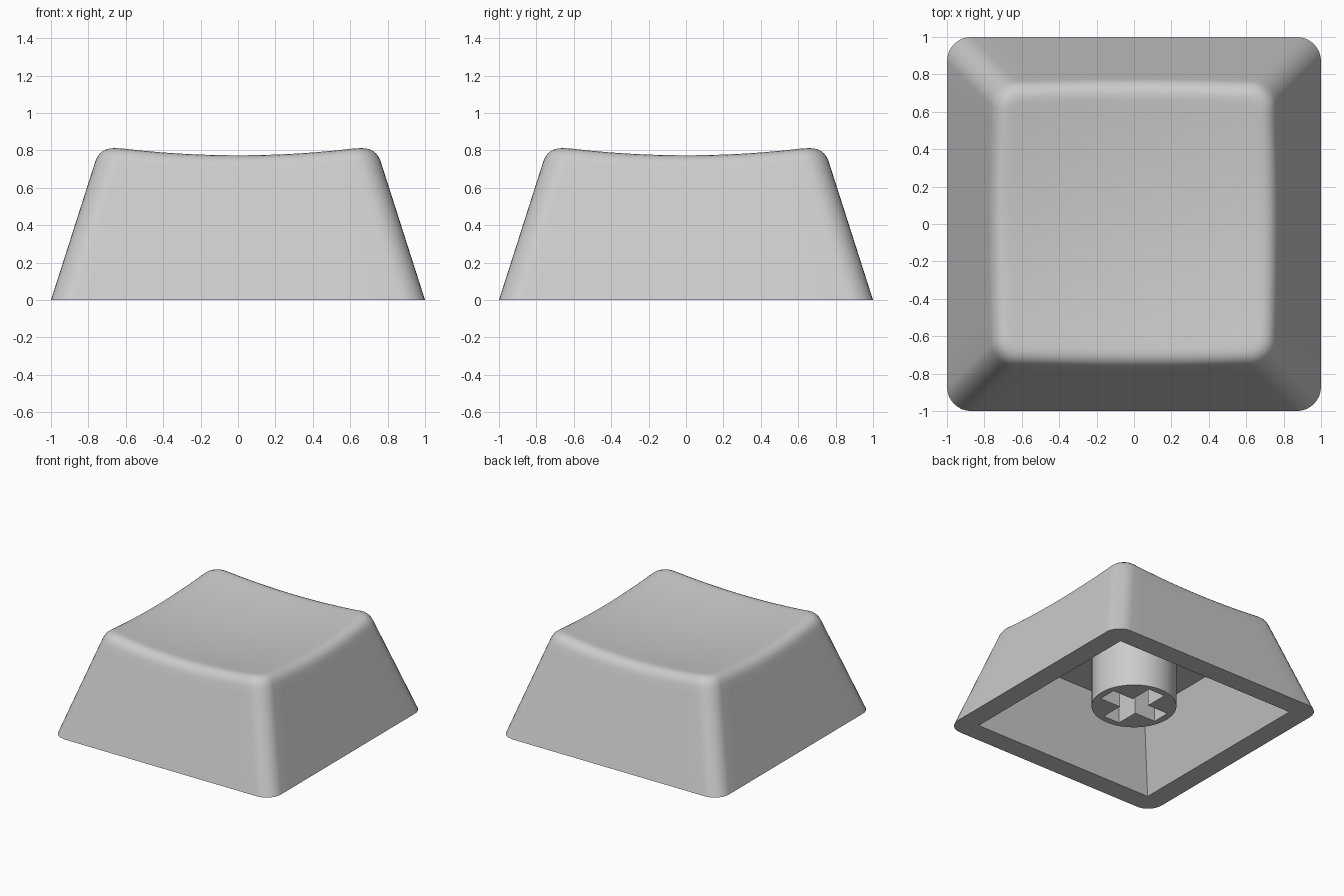
import bpy, bmesh, math
from mathutils import Vector

if "Cube" in bpy.data.objects:
    bpy.data.objects.remove(bpy.data.objects["Cube"])

plastic = bpy.data.materials.new("light_grey_plastic")
plastic.diffuse_color = (0.6, 0.6, 0.6, 1)
plastic.use_nodes = True
plastic.node_tree.nodes["Principled BSDF"].inputs["Base Color"].default_value = plastic.diffuse_color

SIDE, ARC = 12, 8        # segments per straight side and per corner
RADIUS = 0.13            # corner radius of the outer wall
SLOPE = 0.32             # inward lean of the walls per unit of height
FILLET = 0.085           # length of the rounding at the top edge


def dish(x, y):
    """Height of the hollowed top."""
    return 0.728 + 0.1 * (x * x + y * y)


def outline(i, h, r):
    """Point i on a rounded square of half-size h and corner radius r."""
    quarter, k = divmod(i, SIDE + ARC)
    c = h - r
    if k < SIDE:
        x, y = h, c * (2 * k / SIDE - 1)
    else:
        a = math.pi / 2 * (k - SIDE) / ARC
        x, y = c + r * math.cos(a), c + r * math.sin(a)
    for _ in range(quarter):
        x, y = -y, x
    return x, y


def section(i):
    """Profile from the cavity ceiling, around the rim and over the top."""
    pts = [Vector((*outline(i, 0.64, 0), 0.57)),
           Vector((*outline(i, 0.83, 0), 0)),
           Vector((*outline(i, 1, RADIUS), 0))]
    # Virtual sharp edge where wall and dish meet
    z = 0.77
    for _ in range(10):
        h = 1 - SLOPE * z
        z = dish(*outline(i, h, RADIUS))
    edge = Vector((*outline(i, h, RADIUS), z))
    low_z = z - FILLET * 0.95
    low = Vector((*outline(i, 1 - SLOPE * low_z, RADIUS), low_z))
    x, y = outline(i, h - FILLET, RADIUS - FILLET)
    high = Vector((x, y, dish(x, y)))
    pts.append(pts[2].lerp(low, 0.93))
    # Rounded edge
    for s in range(7):
        t = s / 6
        pts.append(low * (1 - t) ** 2 + edge * 2 * t * (1 - t) + high * t * t)
    # Dished top
    for f in (0.93, 0.8, 0.65, 0.5, 0.35, 0.2, 0.1, 0):
        pts.append(Vector((x * f, y * f, dish(x * f, y * f))))
    return pts


def finish(bm, name):
    bmesh.ops.remove_doubles(bm, verts=bm.verts[:], dist=1e-5)
    bmesh.ops.recalc_face_normals(bm, faces=bm.faces[:])
    mesh = bpy.data.meshes.new(name)
    bm.to_mesh(mesh)
    bm.free()
    mesh.materials.append(plastic)
    obj = bpy.data.objects.new(name, mesh)
    bpy.context.collection.objects.link(obj)
    bpy.ops.object.select_all(action='DESELECT')
    obj.select_set(True)
    bpy.context.view_layer.objects.active = obj
    bpy.ops.object.shade_smooth_by_angle(angle=math.radians(30))


# Hollow cap shell
bm = bmesh.new()
count = 4 * (SIDE + ARC)
columns = [[bm.verts.new(p) for p in section(i)] for i in range(count)]
for i in range(count):
    a, b = columns[i], columns[(i + 1) % count]
    for j in range(len(a) - 1):
        bm.faces.new((a[j], b[j], b[j + 1], a[j + 1]))
bm.faces.new([c[0] for c in columns])
bmesh.ops.dissolve_degenerate(bm, dist=1e-5, edges=bm.edges[:])
finish(bm, "cap_shell")

# Round stem with a cross-shaped socket, made from four quarter faces
R, ARM, HALF, BOTTOM, TOP = 0.32, 0.265, 0.075, 0.11, 0.6
bm = bmesh.new()
quarter = [(R * math.cos(math.pi / 2 * k / 12), R * math.sin(math.pi / 2 * k / 12))
           for k in range(13)]
quarter += [(0, ARM), (HALF, ARM), (HALF, HALF), (ARM, HALF), (ARM, 0)]
for q in range(4):
    bm.faces.new([bm.verts.new((x, y, BOTTOM)) for x, y in quarter])
    quarter = [(-y, x) for x, y in quarter]
bmesh.ops.remove_doubles(bm, verts=bm.verts[:], dist=1e-5)
bottom = bm.faces[:]
top = bmesh.ops.extrude_face_region(bm, geom=bottom, use_keep_orig=True)["geom"]
bmesh.ops.translate(bm, vec=(0, 0, TOP - BOTTOM),
                    verts=[g for g in top if isinstance(g, bmesh.types.BMVert)])
finish(bm, "socket_stem")
